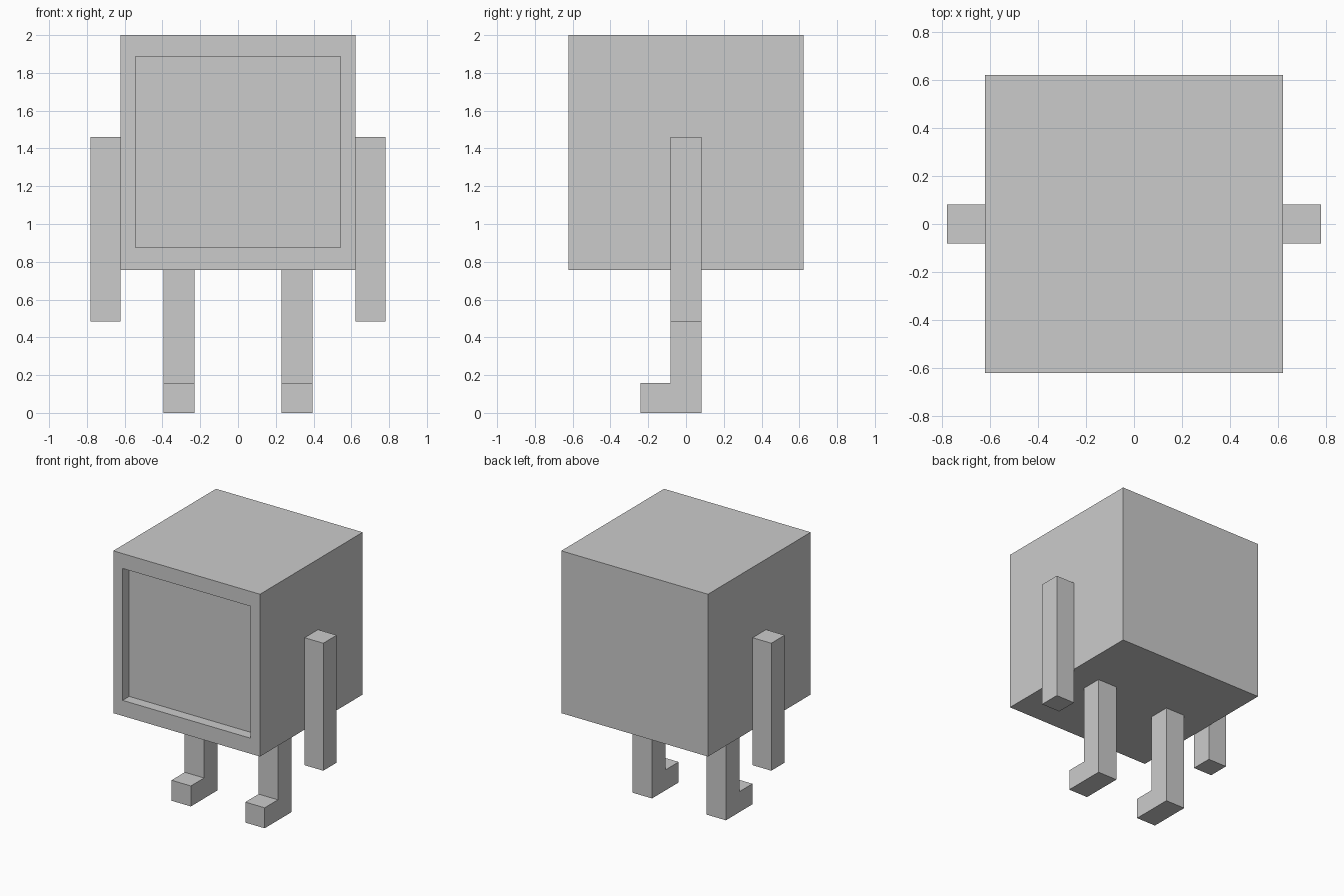
import bpy
import bmesh

if "Cube" in bpy.data.objects:
    bpy.data.objects.remove(bpy.data.objects["Cube"])

HALF = 0.622          # half width of the cube body
BASE, TOP = 0.756, 2.0


def finish(name, bm):
    bmesh.ops.recalc_face_normals(bm, faces=bm.faces)
    mesh = bpy.data.meshes.new(name)
    bm.to_mesh(mesh)
    bm.free()
    obj = bpy.data.objects.new(name, mesh)
    bpy.context.collection.objects.link(obj)
    return obj


def box_mesh(lo, hi):
    bm = bmesh.new()
    bmesh.ops.create_cube(bm, size=1)
    for v in bm.verts:
        v.co = [(a + b) / 2 + c * (b - a) for a, b, c in zip(lo, hi, v.co)]
    return bm


def extrude_x(profile, x0, x1):
    bm = bmesh.new()
    face = bm.faces.new([bm.verts.new((x0, y, z)) for y, z in profile])
    ext = bmesh.ops.extrude_face_region(bm, geom=[face], use_keep_orig=True)
    for v in ext["geom"]:
        if isinstance(v, bmesh.types.BMVert):
            v.co.x = x1
    return bm


# Cube body with a sunken front panel
bm = box_mesh((-HALF, -HALF, BASE), (HALF, HALF, TOP))
bm.normal_update()
front = min(bm.faces, key=lambda f: f.calc_center_median().y)
bmesh.ops.inset_region(bm, faces=[front], thickness=0.112)
for v in front.verts:
    v.co.z = 1.886 if v.co.z > 1.4 else 0.875
ext = bmesh.ops.extrude_face_region(bm, geom=[front])
bmesh.ops.translate(bm, vec=(0, 0.08, 0),
                    verts=[g for g in ext["geom"] if isinstance(g, bmesh.types.BMVert)])
if front.is_valid:
    bmesh.ops.delete(bm, geom=[front], context='FACES_ONLY')
finish("body", bm)

# L-shaped side profile of a leg with its foot pointing forward
LEG = [(-0.241, 0), (0.081, 0), (0.081, BASE), (-0.081, BASE),
       (-0.081, 0.157), (-0.241, 0.157)]

# Arms and legs on both sides
for side, s in (("left", -1), ("right", 1)):
    xs = sorted((s * HALF, s * 0.78))
    finish(side + "_arm", box_mesh((xs[0], -0.081, 0.483), (xs[1], 0.081, 1.46)))
    finish(side + "_leg", extrude_x(LEG, s * 0.231, s * 0.395))
